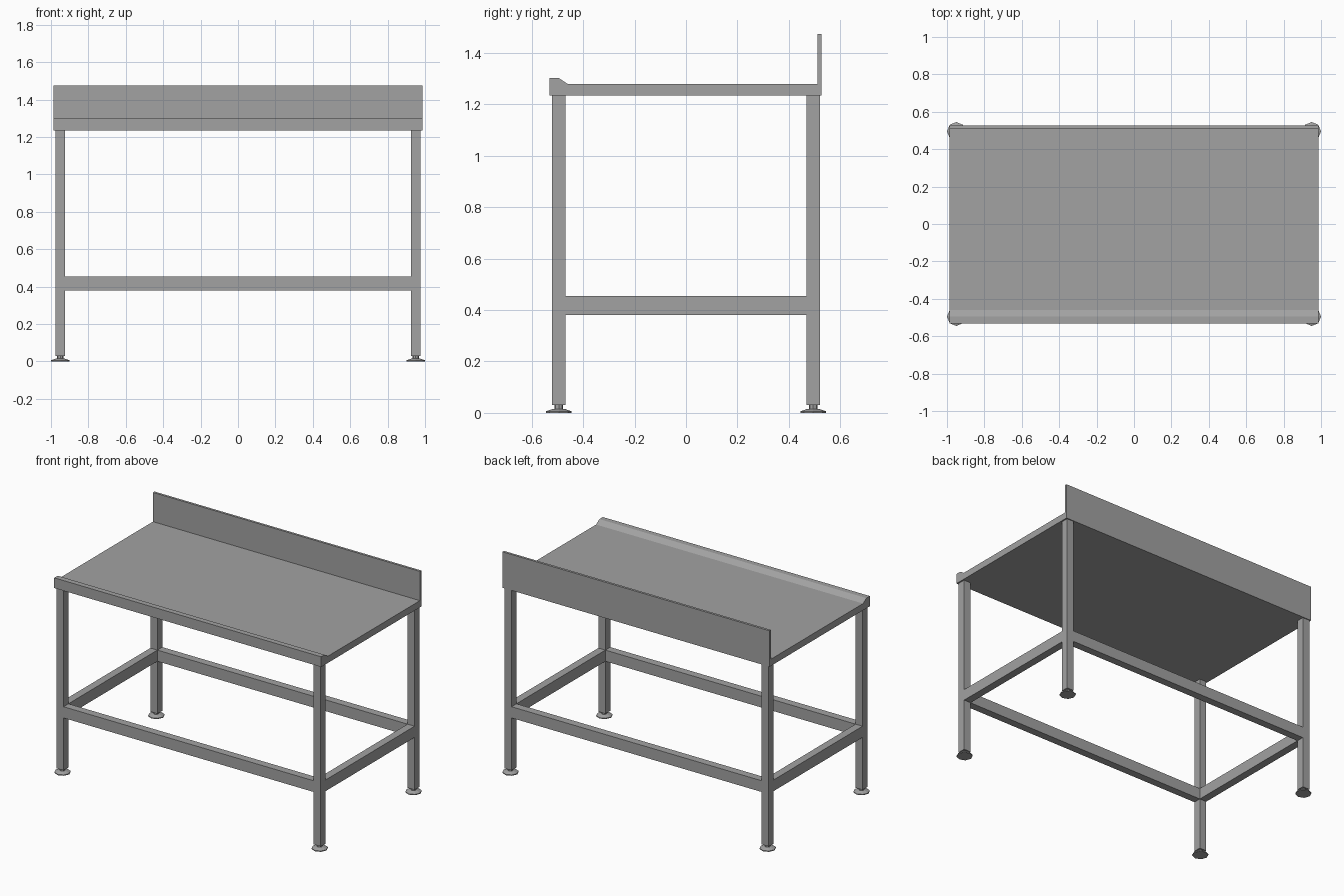
import bpy
import bmesh
import math

cube = bpy.data.objects.get("Cube")
if cube:
    bpy.data.objects.remove(cube, do_unlink=True)

# One brushed steel colour
GREY = (0.36, 0.36, 0.36, 1.0)
steel = bpy.data.materials.new("steel_grey")
steel.use_nodes = True
steel.diffuse_color = GREY
steel.node_tree.nodes["Principled BSDF"].inputs["Base Color"].default_value = GREY


def add_object(name, bm):
    bmesh.ops.recalc_face_normals(bm, faces=bm.faces)
    mesh = bpy.data.meshes.new(name)
    bm.to_mesh(mesh)
    bm.free()
    mesh.materials.append(steel)
    obj = bpy.data.objects.new(name, mesh)
    bpy.context.collection.objects.link(obj)
    return obj


def box(name, low, high):
    bm = bmesh.new()
    bmesh.ops.create_cube(bm, size=1)
    for v in bm.verts:
        v.co = [(a + b) / 2 + c * (b - a) for a, b, c in zip(low, high, v.co)]
    return add_object(name, bm)


def extrude_x(name, profile, half):
    """Sweep a closed (y, z) profile across the width."""
    bm = bmesh.new()
    face = bm.faces.new([bm.verts.new((-half, y, z)) for y, z in profile])
    grown = bmesh.ops.extrude_face_region(bm, geom=[face])["geom"]
    verts = [g for g in grown if isinstance(g, bmesh.types.BMVert)]
    bmesh.ops.translate(bm, verts=verts, vec=(2 * half, 0, 0))
    return add_object(name, bm)


def lathe(name, profile, x, y, sides):
    """Capped stack of rings from (radius, z) pairs."""
    bm = bmesh.new()
    rings = []
    for r, z in profile:
        angles = [2 * math.pi * i / sides for i in range(sides)]
        rings.append([bm.verts.new((x + r * math.cos(a), y + r * math.sin(a), z))
                      for a in angles])
    for lower, upper in zip(rings, rings[1:]):
        for i in range(sides):
            j = (i + 1) % sides
            bm.faces.new((lower[i], lower[j], upper[j], upper[i]))
    bm.faces.new(rings[0])
    bm.faces.new(rings[-1])
    return add_object(name, bm)


LEG_X, LEG_Y, HALF = 0.95, 0.495, 0.026
TOP_BOTTOM, LEG_BOTTOM = 1.235, 0.03
RAIL_LOW, RAIL_HIGH = 0.38, 0.455

# Worktop with raised front lip and back upstand, in one folded profile
extrude_x("worktop", [
    (-0.531, TOP_BOTTOM), (0.527, TOP_BOTTOM), (0.527, 1.475), (0.511, 1.475),
    (0.511, 1.28), (-0.46, 1.28), (-0.495, 1.303), (-0.531, 1.303)], 0.986)

# Legs with levelling feet
for side, sx in (("left", 1), ("right", -1)):
    for end, sy in (("front", -1), ("back", 1)):
        x, y = sx * LEG_X, sy * LEG_Y
        box(f"{end}_{side}_leg", (x - HALF, y - HALF, LEG_BOTTOM),
            (x + HALF, y + HALF, TOP_BOTTOM))
        lathe(f"{end}_{side}_foot",
              [(0.05, 0), (0.05, 0.006), (0.022, 0.016), (0.017, 0.016),
               (0.017, LEG_BOTTOM)], x, y, 8)

# Lower rails running between the legs
for end, sy in (("front", -1), ("back", 1)):
    y, reach = sy * LEG_Y, LEG_X - HALF
    box(f"{end}_rail", (-reach, y - HALF, RAIL_LOW), (reach, y + HALF, RAIL_HIGH))
for side, sx in (("left", 1), ("right", -1)):
    x, reach = sx * LEG_X, LEG_Y - HALF
    box(f"{side}_rail", (x - HALF, -reach, RAIL_LOW), (x + HALF, reach, RAIL_HIGH))
